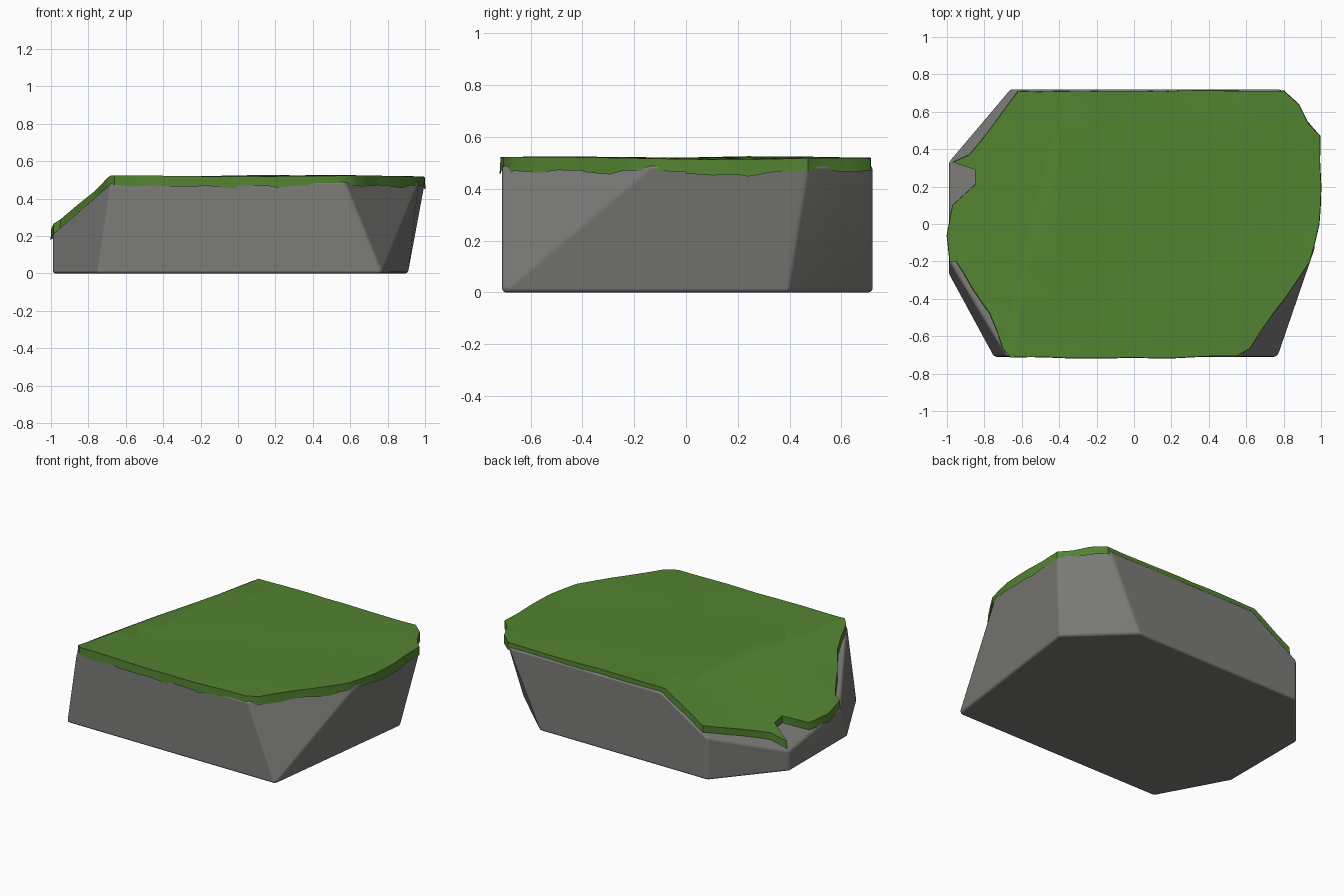
import bpy, bmesh, math, random
from mathutils import Vector

random.seed(4)
cube = bpy.data.objects.get("Cube")
if cube:
    bpy.data.objects.remove(cube, do_unlink=True)


def material(name, rgb):
    mat = bpy.data.materials.new(name)
    mat.use_nodes = True
    mat.diffuse_color = (*rgb, 1)
    bsdf = mat.node_tree.nodes["Principled BSDF"]
    bsdf.inputs["Base Color"].default_value = (*rgb, 1)
    bsdf.inputs["Roughness"].default_value = 0.9
    return mat


def add_object(name, bm, mat):
    mesh = bpy.data.meshes.new(name)
    bm.to_mesh(mesh)
    bm.free()
    mesh.materials.append(mat)
    obj = bpy.data.objects.new(name, mesh)
    bpy.context.collection.objects.link(obj)
    bpy.ops.object.select_all(action="DESELECT")
    obj.select_set(True)
    bpy.context.view_layer.objects.active = obj
    bpy.ops.object.shade_smooth_by_angle(angle=math.radians(40))
    return obj


def slope_height(x, y):
    """Height of the slanted plane that cuts the left end of the slab."""
    return 0.46 + 0.62 * (x + 0.37) - 0.15 * (y - 0.71)


# Rock slab: hull of a floor outline and a top outline, cut by the slope
TOP = 0.49
floor = [(-0.75, -0.71), (0.77, -0.71), (0.91, 0.39), (0.56, 0.72),
         (-0.66, 0.72), (-0.99, 0.33), (-0.99, -0.27)]
top = [(-0.68, -0.71), (0.57, -0.71), (0.97, -0.13), (1.0, 0.47),
       (0.79, 0.72), (-0.66, 0.72), (-0.99, 0.33), (-0.99, -0.1)]
bm = bmesh.new()
for outline, z in ((floor, 0), (top, TOP)):
    for x, y in outline:
        bm.verts.new((x, y, z))
bmesh.ops.convex_hull(bm, input=bm.verts[:])
cut = bmesh.ops.bisect_plane(
    bm, geom=bm.verts[:] + bm.edges[:] + bm.faces[:],
    plane_co=(-0.37, 0.71, 0.46), plane_no=Vector((-0.62, 0.15, 1)),
    clear_outer=True)
rim = [e for e in cut["geom_cut"] if isinstance(e, bmesh.types.BMEdge)]
bmesh.ops.contextual_create(bm, geom=rim)
bmesh.ops.dissolve_limit(bm, angle_limit=math.radians(7),
                         verts=bm.verts[:], edges=bm.edges[:])
bmesh.ops.recalc_face_normals(bm, faces=bm.faces[:])
rock = add_object("rock_slab", bm, material("stone grey", (0.2, 0.2, 0.19)))
bevel = rock.modifiers.new("worn_edges", "BEVEL")
bevel.width = 0.028
bevel.segments = 3
bevel.angle_limit = math.radians(12)
bevel.harden_normals = True


# Moss blanket: ragged outline draped over the top and the slope
def moss_height(x, y):
    wave = 0.004 * math.sin(5 * x + 2 * y) + 0.003 * math.sin(7 * y - 3 * x)
    return min(0.519, slope_height(x, y) + 0.045) + wave


edge = [(-0.62, 0.71), (0.8, 0.712), (0.88, 0.64), (0.93, 0.54), (0.995, 0.47),
        (1.0, 0.2), (0.99, 0.0), (0.94, -0.2), (0.62, -0.665), (0.55, -0.705),
        (0.2, -0.717), (-0.66, -0.713), (-0.7, -0.67), (-0.77, -0.48),
        (-0.86, -0.35), (-0.95, -0.2), (-0.985, -0.2), (-1.0, -0.06),
        (-0.97, 0.1), (-0.85, 0.21), (-0.85, 0.29), (-0.97, 0.33),
        (-0.88, 0.37), (-0.68, 0.63)]
edge.reverse()
bm = bmesh.new()
ring = []
for a, b in zip(edge, edge[1:] + edge[:1]):
    a, b = Vector(a), Vector(b)
    steps = max(1, round((b - a).length / 0.11))
    for i in range(steps):
        p = a.lerp(b, i / steps)
        if i:
            p *= 1 + random.uniform(-0.006, 0.004)
        ring.append(bm.verts.new((p.x, p.y, 0)))
bm.faces.new(ring)
bmesh.ops.inset_region(bm, faces=bm.faces[:], thickness=0.022,
                       use_boundary=True, use_even_offset=False)
bmesh.ops.triangulate(bm, faces=bm.faces[:])


def slice_flat(point, normal):
    bmesh.ops.bisect_plane(bm, geom=bm.verts[:] + bm.edges[:] + bm.faces[:],
                           plane_co=point, plane_no=normal)


for i in range(-4, 5):
    slice_flat((i * 0.2, 0, 0), (1, 0, 0))
for i in range(-2, 3):
    slice_flat((0, i * 0.24, 0), (0, 1, 0))
# Creases where the slope meets the flat top
for shift in (-0.05, 0.0):
    slice_flat((-0.345 + shift, 0.71, 0), (0.62, -0.15, 0))

# Drape, round the rim and let it hang over the rock
rim_verts = [v for v in bm.verts if v.is_boundary]
rim_edges = [e for e in bm.edges if e.is_boundary]
for v in bm.verts:
    v.co.z = moss_height(v.co.x, v.co.y)
for v in rim_verts:
    v.co.z -= 0.018
skirt = bmesh.ops.extrude_edge_only(bm, edges=rim_edges)
for v in skirt["geom"]:
    if isinstance(v, bmesh.types.BMVert):
        v.co.x *= 1.002
        v.co.y *= 1.003
        v.co.z -= 0.036 + random.uniform(-0.008, 0.012)
bmesh.ops.recalc_face_normals(bm, faces=bm.faces[:])
if sum(f.normal.z * f.calc_area() for f in bm.faces) < 0:
    bmesh.ops.reverse_faces(bm, faces=bm.faces[:])
add_object("moss_blanket", bm, material("moss green", (0.085, 0.225, 0.03)))
